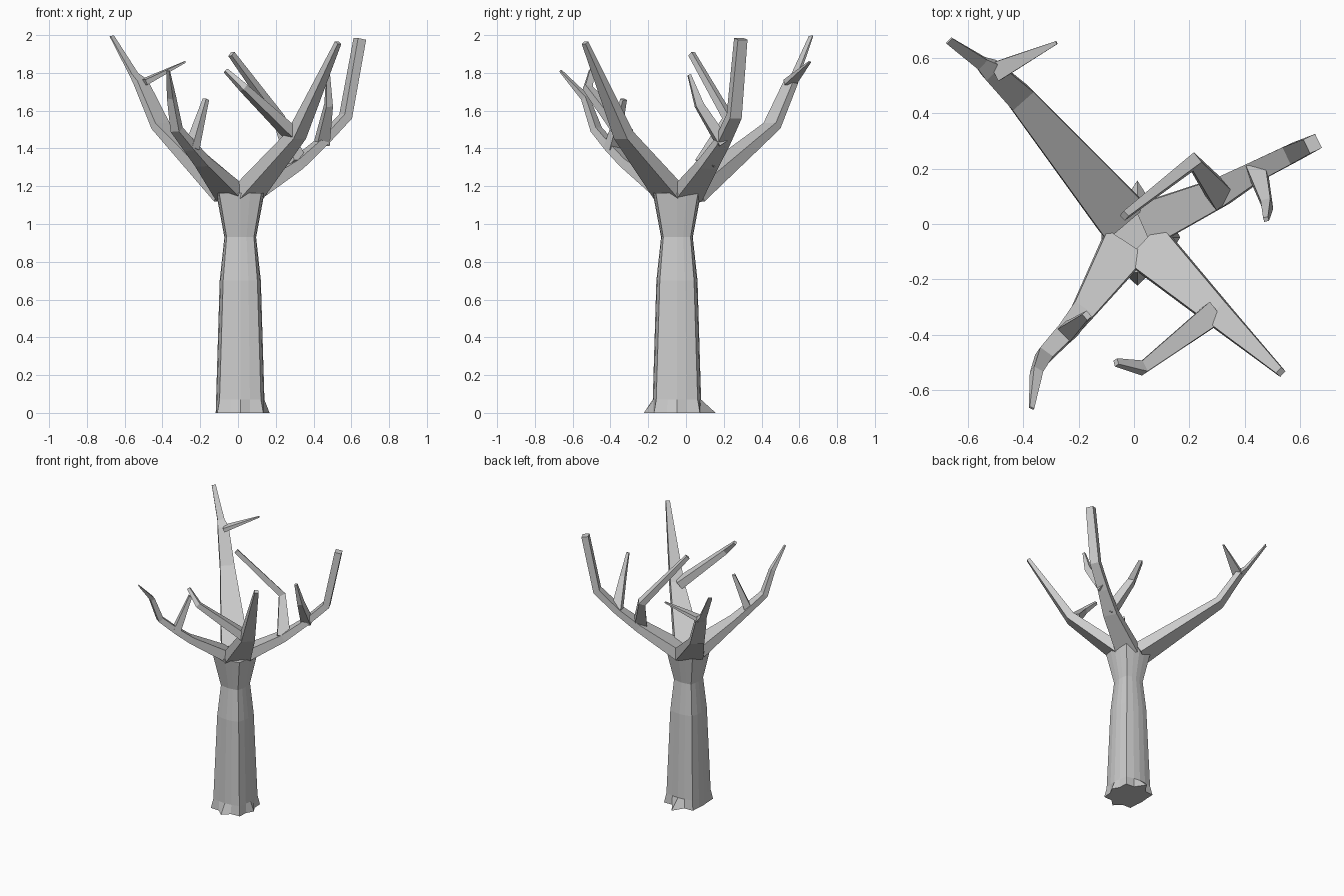
import bpy, bmesh
from math import cos, sin, pi
from mathutils import Vector


def finish(bm, name):
    bmesh.ops.recalc_face_normals(bm, faces=bm.faces[:])
    me = bpy.data.meshes.new(name)
    bm.to_mesh(me)
    bm.free()
    ob = bpy.data.objects.new(name, me)
    bpy.context.collection.objects.link(ob)


def skin(rings, name):
    """Join rings of points into a closed, capped tube."""
    bm = bmesh.new()
    vs = [[bm.verts.new(p) for p in r] for r in rings]
    n = len(vs[0])
    for a, b in zip(vs, vs[1:]):
        for i in range(n):
            j = (i + 1) % n
            bm.faces.new((a[i], a[j], b[j], b[i]))
    bm.faces.new(vs[0])
    bm.faces.new(vs[-1])
    finish(bm, name)


def limb(name, pts):
    """Four-sided limb; each point is x, y, z, half width, half thickness."""
    P = [Vector(p[:3]) for p in pts]
    side, rings = None, []
    for i, p in enumerate(pts):
        t = Vector((0, 0, 0))
        if i > 0:
            t += (P[i] - P[i - 1]).normalized()
        if i < len(P) - 1:
            t += (P[i + 1] - P[i]).normalized()
        t.normalize()
        if side is None:
            side = t.cross(Vector((0, 0, 1)))
        side = (side - t * side.dot(t)).normalized()
        up = side.cross(t)
        rings.append([P[i] + side * (sx * p[3]) + up * (sy * p[4])
                      for sx, sy in ((-1, -1), (1, -1), (1, 1), (-1, 1))])
    skin(rings, name)


# Trunk: lobed ring (z, axis radius, diagonal radius), flaring into roots at the ground
cx, cy = 0.012, -0.048
rings = []
for z, r, d in ((0, .13, .172), (.07, .128, .155), (.7, .109, .128),
                (.93, .084, .102), (1.165, .128, .158)):
    ring = []
    for k in range(16):
        a = k * pi / 8
        rad = r * 1.04 if k % 2 else (d if k % 4 == 2 else r)
        if z == 0:
            rad = {0: .155, 4: .205, 12: .175}.get(k, rad)
        ring.append((cx + rad * cos(a), cy + rad * sin(a), z))
    rings.append(ring)
skin(rings, "trunk")

# Back left branch and twig
limb("back_left_branch", [(-.04, .02, 1.155, .095, .042), (-.41, .455, 1.52, .05, .022),
                          (-.515, .555, 1.75, .038, .018), (-.55, .58, 1.79, .024, .01),
                          (-.668, .662, 1.995, .014, .003)])
limb("back_left_twig", [(-.50, .55, 1.75, .035, .015), (-.28, .655, 1.858, .006, .004)])

# Right branch with two twigs
limb("right_branch", [(.05, .0, 1.15, .08, .04), (.31, .115, 1.315, .052, .027),
                      (.44, .19, 1.43, .038, .022), (.57, .255, 1.57, .034, .024),
                      (.645, .29, 1.98, .028, .024)])
limb("right_inner_twig", [(.315, .10, 1.32, .045, .035), (.215, .225, 1.56, .024, .024),
                          (-.035, .03, 1.90, .015, .013)])
limb("right_outer_twig", [(.445, .195, 1.43, .035, .03), (.48, .07, 1.63, .018, .022),
                          (.477, .017, 1.79, .009, .008)])

# Front right branch and twig
limb("front_right_branch", [(.05, -.085, 1.16, .09, .04), (.31, -.33, 1.47, .048, .03),
                            (.53, -.535, 1.96, .014, .012)])
limb("front_right_twig", [(.285, -.325, 1.475, .042, .03), (.03, -.52, 1.72, .022, .018),
                          (-.065, -.50, 1.812, .012, .01)])

# Front left branch and twig
limb("front_left_branch", [(-.035, -.085, 1.16, .085, .04), (-.185, -.315, 1.325, .042, .024),
                           (-.25, -.395, 1.405, .034, .022), (-.325, -.475, 1.50, .028, .02),
                           (-.352, -.535, 1.67, .019, .016), (-.37, -.665, 1.812, .009, .004)])
limb("front_left_twig", [(-.245, -.395, 1.40, .034, .026), (-.17, -.33, 1.66, .014, .011)])
